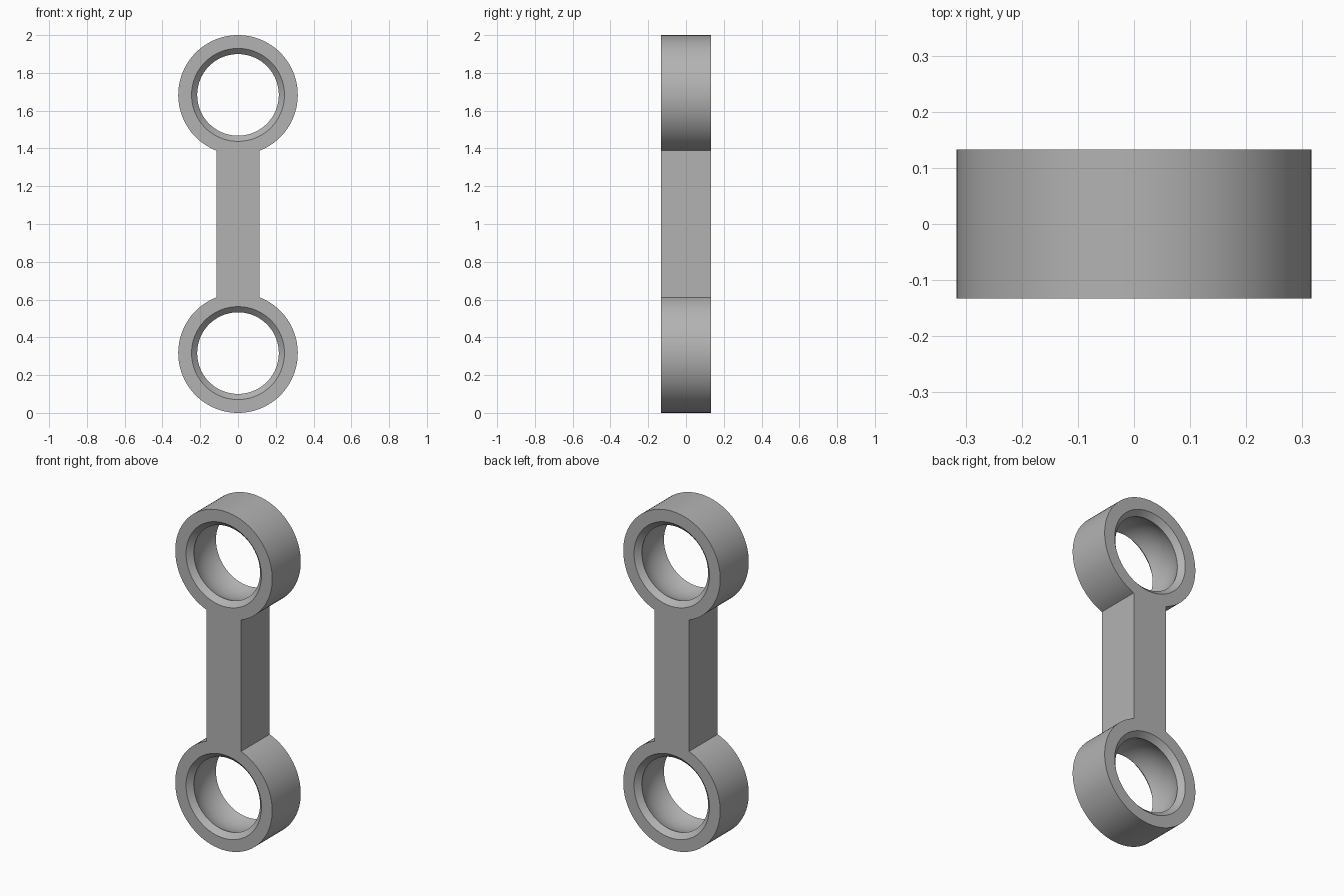
import bpy, bmesh, math

if "Cube" in bpy.data.objects:
    bpy.data.objects.remove(bpy.data.objects["Cube"], do_unlink=True)

HALF_Y = 0.133      # half thickness
OUTER = 0.3165      # eye outer radius
RIM, THROAT = 0.246, 0.216
CHAMFER = 0.03
BAR = 0.113         # half width of the bar
NECK, REST = 12, 84  # steps across the neck and round the rest of an eye

steel = bpy.data.materials.new("grey metal")
steel.use_nodes = True
grey = (0.45, 0.45, 0.45, 1)
steel.diffuse_color = grey
steel.node_tree.nodes["Principled BSDF"].inputs["Base Color"].default_value = grey

# Closed eye section as (radius, y): outer wall, chamfers, spherical seat
seat_y = HALF_Y - CHAMFER
seat_r = math.hypot(THROAT, seat_y)
section = [(OUTER, HALF_Y), (OUTER, -HALF_Y), (RIM, -HALF_Y)]
for i in range(13):
    y = -seat_y + 2 * seat_y * i / 12
    section.append((math.sqrt(seat_r ** 2 - y * y), y))
section.append((RIM, HALF_Y))

# Angles measured from the neck direction, neck sector first
neck = math.asin(BAR / OUTER)
angles = [-neck + 2 * neck * i / NECK for i in range(NECK)]
angles += [neck + (2 * math.pi - 2 * neck) * i / REST for i in range(REST)]

bm = bmesh.new()


def make_eye(centre_z, toward):
    """Turn the section round y, leaving the outer wall open at the neck."""
    rings = [[bm.verts.new((r * math.sin(a), y, centre_z + toward * r * math.cos(a)))
              for r, y in section] for a in angles]
    count = len(section)
    for j, ring in enumerate(rings):
        following = rings[(j + 1) % len(rings)]
        for k in range(count):
            if k == 0 and j < NECK:
                continue
            n = (k + 1) % count
            bm.faces.new((ring[k], ring[n], following[n], following[k]))
    return rings[:NECK + 1]


low = make_eye(OUTER, 1)
high = make_eye(2 - OUTER, -1)

# Bar joining the two necks: back and front faces, then both sides
for k in (0, 1):
    bm.faces.new([r[k] for r in low] + [r[k] for r in reversed(high)])
for j in (0, NECK):
    bm.faces.new((low[j][0], low[j][1], high[j][1], high[j][0]))
bmesh.ops.recalc_face_normals(bm, faces=bm.faces)

mesh = bpy.data.meshes.new("link_rod")
bm.to_mesh(mesh)
bm.free()
mesh.materials.append(steel)
rod = bpy.data.objects.new("link_rod", mesh)
bpy.context.collection.objects.link(rod)
bpy.context.view_layer.objects.active = rod
rod.select_set(True)
bpy.ops.object.shade_smooth_by_angle(angle=math.radians(30))
